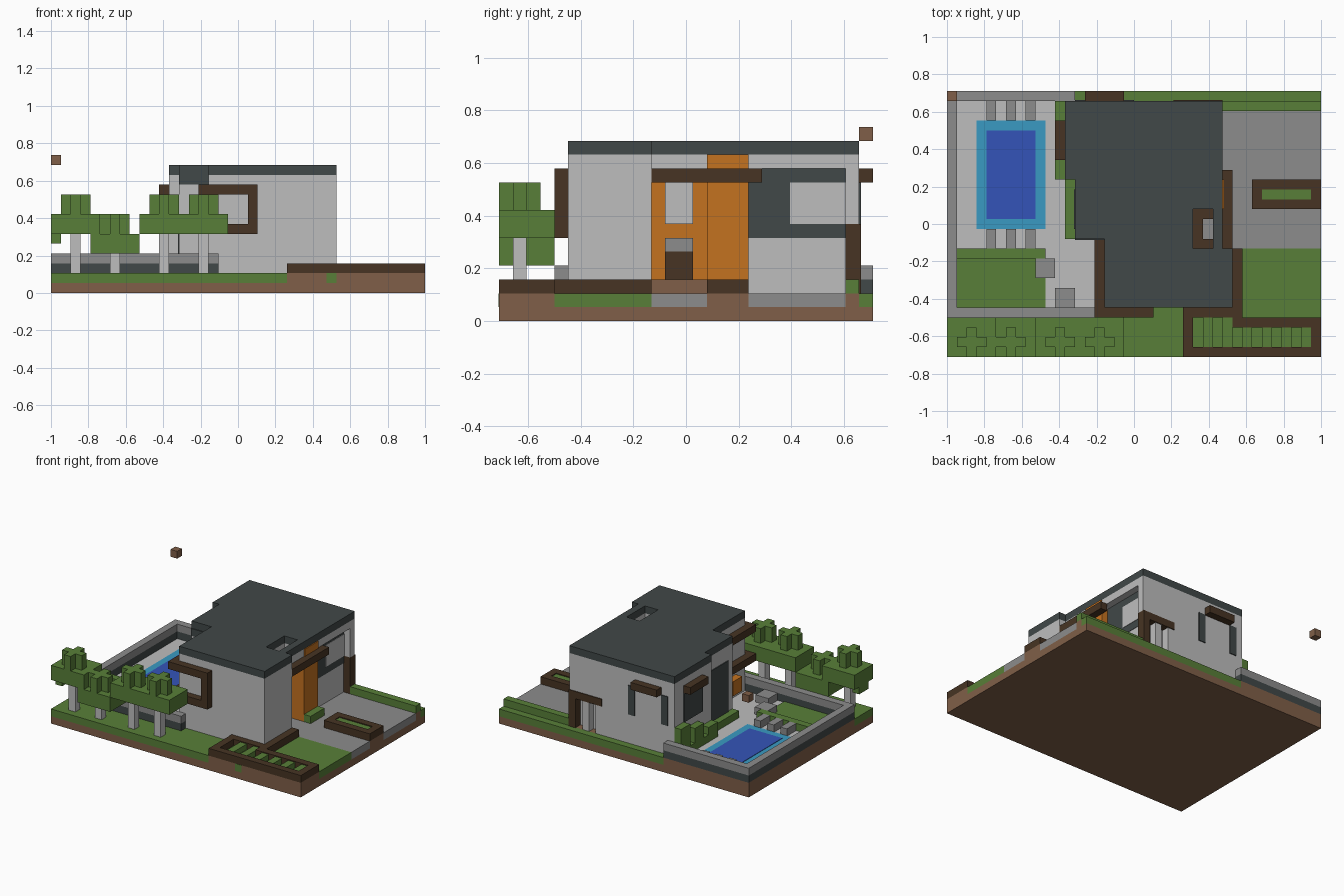
import bpy
import bmesh

UNIT = 1 / 19          # one building cell
THIN = 0.12            # plate thickness in cells

if "Cube" in bpy.data.objects:
    bpy.data.objects.remove(bpy.data.objects["Cube"])


def make_material(name, hex_colour):
    """Flat material from an sRGB hex colour."""
    channels = [int(hex_colour[i:i + 2], 16) / 255 for i in (0, 2, 4)]
    linear = [c / 12.92 if c < 0.04 else ((c + 0.055) / 1.055) ** 2.4 for c in channels]
    material = bpy.data.materials.new(name)
    material.use_nodes = True
    material.diffuse_color = (*linear, 1)
    material.node_tree.nodes["Principled BSDF"].inputs["Base Color"].default_value = (*linear, 1)
    return material


plaster = make_material("light plaster", "bebebe")
stone = make_material("grey stone", "8c8c8c")
slate = make_material("dark slate", "414848")
timber = make_material("dark timber", "473423")
soil = make_material("brown soil", "805f48")
leaf = make_material("green leaf", "587f38")
orange = make_material("orange panel", "c47220")
water = make_material("deep water", "3454b8")
shallow = make_material("shallow water", "3a9ac2")


def prism(name, material, outline, z):
    """Extrude a plan outline (in cells) between two heights."""
    bm = bmesh.new()
    corners = [bm.verts.new(((x - 19) * UNIT, (y - 13.5) * UNIT, z[0] * UNIT)) for x, y in outline]
    base = bm.faces.new(corners)
    top = bmesh.ops.extrude_face_region(bm, geom=[base])["geom"]
    moved = [v for v in top if isinstance(v, bmesh.types.BMVert)]
    bmesh.ops.translate(bm, verts=moved, vec=(0, 0, (z[1] - z[0]) * UNIT))
    bmesh.ops.recalc_face_normals(bm, faces=bm.faces)
    mesh = bpy.data.meshes.new(name)
    bm.to_mesh(mesh)
    bm.free()
    mesh.materials.append(material)
    part = bpy.data.objects.new(name, mesh)
    bpy.context.scene.collection.objects.link(part)
    return part


def block(name, material, x, y, z):
    outline = [(x[0], y[0]), (x[1], y[0]), (x[1], y[1]), (x[0], y[1])]
    return prism(name, material, outline, z)


# Ground: soil slab with a coloured top layer
block("soil_slab", soil, (0, 38), (0, 27), (0, 1))
block("front_lawn", leaf, (0, 24), (0, 4), (1, 2))
block("front_lawn_corner", leaf, (17, 24), (4, 5), (1, 2))
block("side_lawn", leaf, (30, 38), (4, 11), (1, 2))
block("back_verge", leaf, (13, 38), (26, 27), (1, 2))
block("planter_soil", soil, (24, 38), (0, 4), (1, 2))
block("front_wall_soil", soil, (0, 17), (4, 5), (1, 2))
block("left_wall_soil", soil, (0, 1), (5, 27), (1, 2))
block("back_wall_soil", soil, (1, 13), (26, 27), (1, 2))
block("house_soil", soil, (16, 30), (4, 11), (1, 2))
block("inner_soil", soil, (16, 25), (11, 26), (1, 2))
block("hedge_soil", soil, (25, 38), (25, 26), (1, 2))
block("driveway_soil", soil, (31, 38), (15, 18), (1, 2))
block("entrance_path", stone, (25, 38), (11, 15), (1, 2))
block("path_link", stone, (25, 31), (15, 18), (1, 2))
block("driveway", stone, (25, 38), (18, 25), (1, 2))
block("terrace", plaster, (1, 16), (5, 26), (1, 2))
block("front_turf_patch", leaf, (28, 29), (-THIN / 4, 0), (1, 2))

# Garden wall around the terrace: slate course with stone coping
for level, material in ((2, slate), (3, stone)):
    course = (level, level + 1)
    block("front_garden_wall", material, (0, 17), (4, 5), course)
    block("left_garden_wall", material, (0, 1), (5, 27), course)
    block("back_garden_wall", material, (1, 13), (26, 27), course)

# Pool, loungers and terrace lawn
block("pool_edge", shallow, (3, 10), (13, 24), (2, 2 + THIN / 2))
block("pool_water", water, (4, 9), (14, 23), (2, 2 + THIN))
for x in (4, 6, 8):
    for y in (11, 24):
        block("lounger", stone, (x, x + 1), (y, y + 2), (2, 3))
block("terrace_lawn", leaf, (1, 10), (5, 10), (2, 2 + THIN))
block("terrace_hedge", leaf, (1, 10), (10, 11), (2, 3))
block("garden_seat", stone, (9, 11), (8, 10), (2, 3))
block("garden_table", stone, (11, 13), (5, 7), (2, 3))
block("orange_seat", orange, (15, 16), (7, 9), (3, 5))

# House walls
block("front_room", plaster, (16, 29), (5, 11), (2, 11))
block("middle_room", plaster, (16, 24), (11, 18), (2, 11))
block("side_room", plaster, (13, 16), (12, 18), (2, 11))
block("rear_room", plaster, (12, 27), (18, 25), (2, 11))
block("back_wall", plaster, (12, 23), (25, 26), (2, 11))
block("back_upper_wall", plaster, (23, 28), (25, 26), (7, 11))

# Roof slab and the band below it, both pierced by a skylight
roof_outline = [(16, 5), (29, 5), (29, 11), (28, 11), (28, 26),
                (12, 26), (12, 18), (13, 18), (13, 12), (16, 12)]
cutter = block("skylight_cutter", slate, (25, 27), (11, 15), (10, 14))
cutter.hide_render = True
cutter.hide_viewport = True
cutter.display_type = "WIRE"
for name, material, heights in (("roof_band", plaster, (11, 12)), ("roof", slate, (12, 13))):
    slab = prism(name, material, roof_outline, heights)
    cut = slab.modifiers.new("skylight", "BOOLEAN")
    cut.operation = "DIFFERENCE"
    cut.solver = "EXACT"
    cut.object = cutter
block("recess_band", slate, (13, 16), (12 - THIN, 12), (11, 12))

# Entrance: orange wall and fin, door, window, canopy and beam
block("entrance_wall", orange, (24, 25), (11, 15), (2, 11))
block("entrance_fin", orange, (24, 28), (15, 18), (2, 11))
block("fin_top", orange, (28, 28 + THIN), (15, 18), (11, 12))
block("door", timber, (25, 25 + THIN), (12, 14), (3, 5))
block("door_hood", stone, (25, 25 + THIN), (12, 14), (5, 6))
block("door_window", plaster, (25, 25 + THIN), (12, 14), (7, 10))
block("door_step", soil, (25, 26), (11, 15), (2, 3))
block("canopy_inner", timber, (25, 26), (11, 15), (10, 11))
for y in (11, 14):
    block("canopy_arm", timber, (26, 28), (y, y + 1), (10, 11))
block("canopy_lip", timber, (27, 28), (12, 14), (10, 11))
block("side_beam", timber, (28, 29), (11, 19), (10, 11))
block("fin_planter", leaf, (28, 29), (15, 18), (2, 3))

# Garage side: slate cladding with a window
block("garage_cladding", slate, (27, 27 + THIN / 2), (18, 25), (6, 11))
block("garage_window", plaster, (27, 27 + THIN), (21, 25), (7, 10))

# Back porch: timber frame with plaster posts
block("porch_lintel", timber, (23, 28), (25, 26 + THIN), (6, 7))
block("porch_post", timber, (27, 28), (25, 26 + THIN), (2, 6))
for x in (23, 25):
    block("porch_column", plaster, (x, x + 1), (25, 26), (2, 6))

# Corner window frame wrapping the front room
for z in (6, 10):
    block("corner_frame_front", timber, (15, 21), (4, 5), (z, z + 1))
    block("corner_frame_side", timber, (15, 16), (5, 12), (z, z + 1))
block("corner_frame_front_post", timber, (20, 21), (4, 5), (7, 10))
block("corner_frame_side_post", timber, (15, 16), (11, 12), (7, 10))

# Awnings and dark windows
block("back_awning", timber, (14, 18), (26, 27), (10, 11))
block("left_awning", timber, (11, 12), (20, 24), (10, 11))
for x in (13, 18):
    block("back_window_strip", slate, (x, x + 1), (26, 26 + THIN), (6, 10))
block("left_window", slate, (12 - THIN, 12), (20, 24), (6, 10))
block("terrace_glass_door", slate, (13 - THIN, 13), (13, 17), (3, 10))

# Hedges beside the house
block("left_hedge", leaf, (11, 12), (18, 26), (2, 3))
block("side_hedge", leaf, (12, 13), (12, 18), (2, 3))
for y, height in ((18, 4), (21, 5), (24, 6)):
    block("shrub", leaf, (11, 12), (y, y + 2), (3, height))
block("back_hedge", leaf, (28, 38), (25, 26), (2, 3))
block("house_edging", timber, (29, 30), (4, 11), (2, 3))

# Driveway planter: timber rim around a low bed
for y in (15, 17):
    block("drive_planter_rim", timber, (31, 38), (y, y + 1), (2, 3))
for x in (31, 37):
    block("drive_planter_end", timber, (x, x + 1), (16, 17), (2, 3))
block("drive_planter_bed", leaf, (32, 37), (16, 17), (2, 3 - THIN))

# Front vegetable planter with raised rows
block("bed_front_rim", timber, (24, 38), (0, 1), (2, 3))
block("bed_back_rim", timber, (29, 38), (3, 4), (2, 3))
block("bed_house_rim", timber, (24, 29), (4, 5), (2, 3))
block("bed_left_rim", timber, (24, 25), (1, 4), (2, 3))
block("bed_right_rim", timber, (37, 38), (1, 3), (2, 3))
block("bed_ground", leaf, (25, 37), (1, 3), (2, 2 + THIN))
block("bed_ground_back", leaf, (25, 29), (3, 4), (2, 2 + THIN))
for x in range(26, 37, 2):
    block("crop_row", leaf, (x, x + 1), (1, 4 if x < 29 else 3), (2, 3 - THIN))


# Trees: plaster trunk, square crown, cross-shaped top
def tree(x, crown):
    block("tree_trunk", plaster, (x + 2, x + 3), (1, 2), (2, crown))
    block("tree_crown", leaf, (x, x + 5), (0, 4), (crown, crown + 2))
    top = (crown + 2, crown + 4)
    block("tree_top", leaf, (x + 1, x + 4), (1, 2), top)
    for y in (0, 2):
        block("tree_top_arm", leaf, (x + 2, x + 3), (y, y + 1), top)


for x, crown in ((0, 6), (4, 4), (9, 6), (13, 6)):
    tree(x, crown)
block("drooping_leaf", leaf, (0, 1), (1, 3), (5, 6))

# Loose cube floating above the back corner
block("floating_cube", soil, (0, 1), (26, 27), (13, 14))
